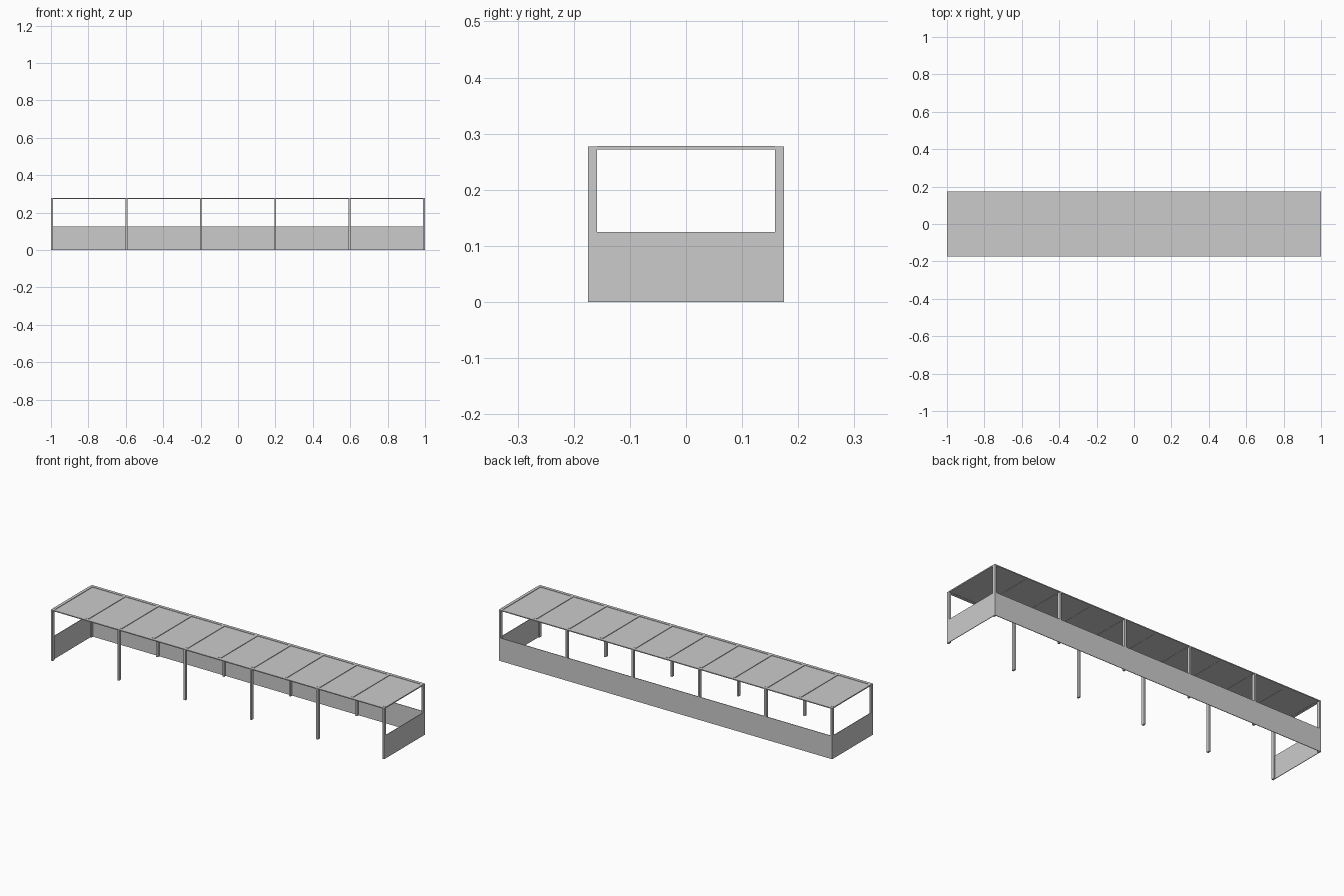
import bpy

if "Cube" in bpy.data.objects:
    bpy.data.objects.remove(bpy.data.objects["Cube"])

L, W, H = 1.0, 0.175, 0.277      # half length, half width, full height
WALL_H, WALL_T = 0.125, 0.003
POST_X, POST_Y = 0.010, 0.0165
BEAM_T = 0.005
BAYS = 5


def box(name, x0, x1, y0, y1, z0, z1):
    bpy.ops.mesh.primitive_cube_add(size=1, location=((x0 + x1) / 2, (y0 + y1) / 2, (z0 + z1) / 2))
    ob = bpy.context.object
    ob.name = name
    ob.scale = (x1 - x0, y1 - y0, z1 - z0)
    bpy.ops.object.transform_apply(location=False, rotation=False, scale=True)
    return ob


# Low walls closing the back and both ends; the front stays open
box("back_wall", -L, L, W - WALL_T, W, 0, WALL_H)
box("left_wall", -L, -L + WALL_T, -W, W - WALL_T, 0, WALL_H)
box("right_wall", L - WALL_T, L, -W, W - WALL_T, 0, WALL_H)

# Posts, front and back rows (inset behind the walls they touch)
span = 2 * L - POST_X
for i in range(BAYS + 1):
    x0 = -L + span * i / BAYS
    x1 = x0 + POST_X
    box(f"front_post_{i + 1}", x0, x1, -W, -W + POST_Y, 0, H - BEAM_T)
    box(f"back_post_{i + 1}", x0, x1, W - POST_Y, W, 0, H - BEAM_T)

# Long roof rails resting on the posts
box("front_rail", -L, L, -W, -W + POST_Y, H - BEAM_T, H)
box("back_rail", -L, L, W - POST_Y, W, H - BEAM_T, H)

# Roof crossbeams, two per bay, and the recessed panels between them
inner = W - POST_Y
n = BAYS * 2
bw = 0.016
pitch = (2 * L - bw) / n
for i in range(n + 1):
    x0 = -L + pitch * i
    box(f"crossbeam_{i + 1}", x0, x0 + bw, -inner, inner, H - BEAM_T, H + 0.001)
    if i < n:
        box(f"roof_panel_{i + 1}", x0 + bw, x0 + pitch, -inner, inner, H - 0.004, H - 0.002)
